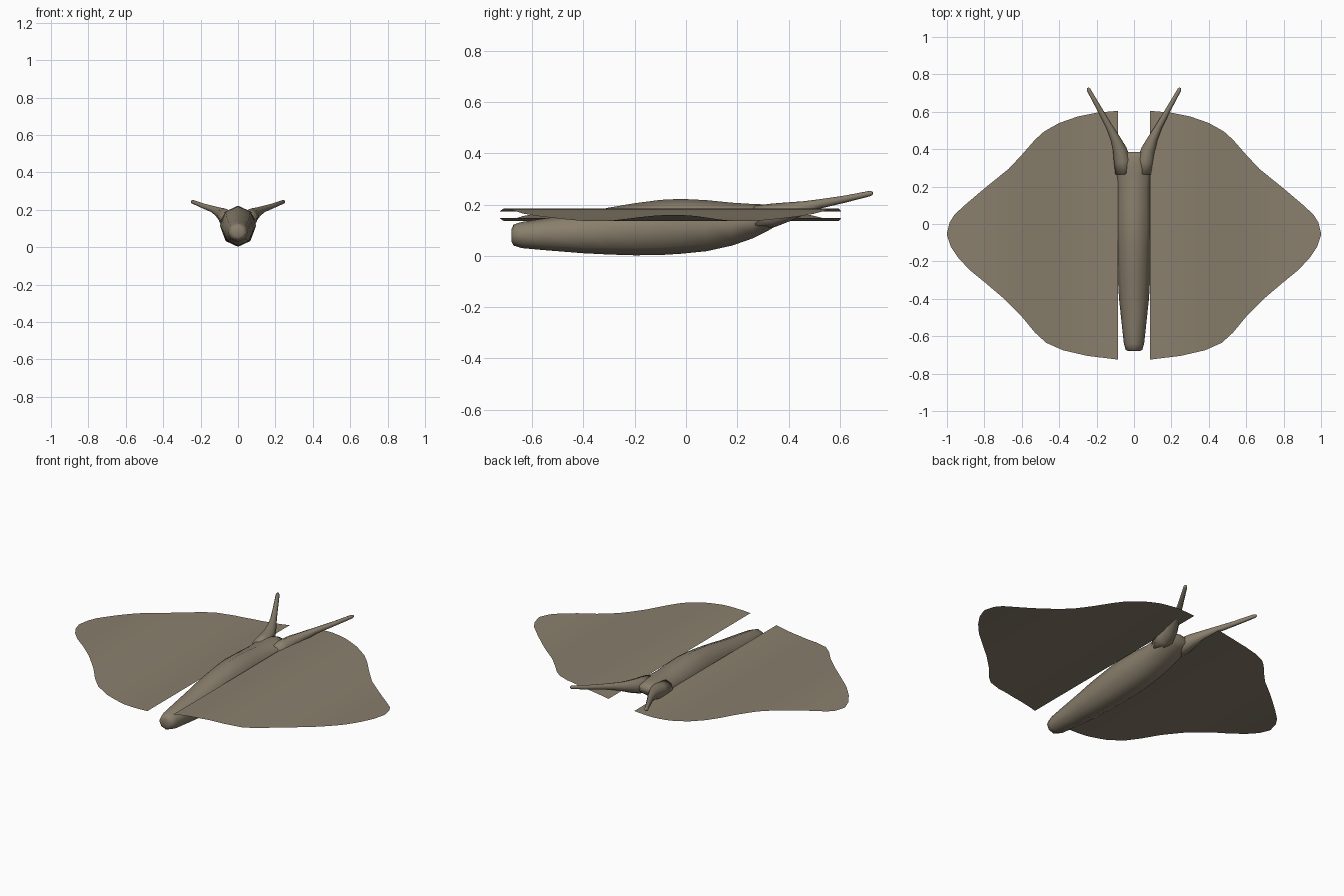
import bpy, math
from mathutils import Vector

if "Cube" in bpy.data.objects:
    bpy.data.objects.remove(bpy.data.objects["Cube"])

mat = bpy.data.materials.new("dull brown")
mat.diffuse_color = (0.25, 0.21, 0.15, 1)
mat.use_nodes = True
mat.node_tree.nodes["Principled BSDF"].inputs["Base Color"].default_value = mat.diffuse_color


def make(name, verts, faces):
    me = bpy.data.meshes.new(name)
    me.from_pydata(verts, [], faces)
    me.materials.append(mat)
    for p in me.polygons:
        p.use_smooth = True
    ob = bpy.data.objects.new(name, me)
    bpy.context.collection.objects.link(ob)
    return ob


def loft(name, rings):
    # skin a list of equal-sized rings and cap both ends
    n = len(rings[0])
    verts = [v for r in rings for v in r]
    faces = []
    for i in range(len(rings) - 1):
        for j in range(n):
            k = (j + 1) % n
            faces.append((i*n + j, i*n + k, (i+1)*n + k, (i+1)*n + j))
    faces.append(tuple(reversed(range(n))))
    faces.append(tuple(range((len(rings)-1)*n, len(rings)*n)))
    return make(name, verts, faces)


def fix_normals(ob):
    import bmesh
    bm = bmesh.new()
    bm.from_mesh(ob.data)
    bmesh.ops.recalc_face_normals(bm, faces=bm.faces)
    bm.to_mesh(ob.data)
    bm.free()


def interp(pts, x):
    for (x0, y0), (x1, y1) in zip(pts, pts[1:]):
        if x <= x1:
            return y0 + (y1 - y0) * (x - x0) / (x1 - x0)
    return pts[-1][1]


# wings: one-sided sheets rippled by a sine wave across the span
front = [(0.085, -0.725), (0.25, -0.705), (0.38, -0.675), (0.47, -0.635), (0.53, -0.58),
         (0.6, -0.495), (0.7, -0.395), (0.8, -0.31), (0.88, -0.245), (0.94, -0.18),
         (0.98, -0.12), (1.0, -0.06)]
back = [(0.085, 0.605), (0.2, 0.595), (0.3, 0.575), (0.4, 0.54), (0.48, 0.495), (0.53, 0.45),
        (0.6, 0.37), (0.67, 0.295), (0.8, 0.19), (0.9, 0.105), (0.96, 0.05), (0.985, 0.01),
        (1.0, -0.05)]
xs = sorted({p[0] for p in front + back} | {0.085 + 0.0305 * i for i in range(31)})
ROWS = 6
for side, name in ((1, "right_wing"), (-1, "left_wing")):
    verts, faces = [], []
    for x in xs:
        a, b = interp(front, x), interp(back, x)
        z = 0.16 + 0.025 * math.sin(2 * math.pi * side * x)
        verts += [(side * x, a + (b - a) * j / ROWS, z) for j in range(ROWS + 1)]
    w = ROWS + 1
    for i in range(len(xs) - 1):
        for j in range(ROWS):
            f = (i*w + j, (i+1)*w + j, (i+1)*w + j + 1, i*w + j + 1)
            faces.append(f if side > 0 else f[::-1])
    make(name, verts, faces)

# body: octagonal rings given as y, bottom z, top z, half width
body = [(-0.68, 0.055, 0.105, 0.03), (-0.672, 0.04, 0.122, 0.045), (-0.64, 0.03, 0.132, 0.054),
        (-0.55, 0.022, 0.146, 0.064), (-0.4, 0.01, 0.167, 0.08), (-0.3, 0.005, 0.188, 0.086),
        (-0.2, 0.002, 0.205, 0.09), (-0.1, 0.003, 0.218, 0.094), (-0.02, 0.008, 0.222, 0.097),
        (0.08, 0.018, 0.217, 0.096), (0.18, 0.04, 0.207, 0.094), (0.26, 0.068, 0.202, 0.098),
        (0.32, 0.098, 0.2, 0.1), (0.36, 0.122, 0.195, 0.085), (0.385, 0.145, 0.185, 0.05)]
SIDES = 8
rings = []
for y, lo, hi, w in body:
    c, r = (lo + hi) / 2, (hi - lo) / 2
    rings.append([(w * math.sin(math.tau * i / SIDES), y, c + r * math.cos(math.tau * i / SIDES))
                  for i in range(SIDES)])
fix_normals(loft("body", rings))

# horns: tapered tubes that flare out of the head
path = [((0.055, 0.27, 0.15), 0.045), ((0.062, 0.34, 0.158), 0.046),
        ((0.077, 0.40, 0.172), 0.037), ((0.102, 0.46, 0.187), 0.026),
        ((0.135, 0.525, 0.203), 0.018), ((0.185, 0.615, 0.22), 0.014),
        ((0.243, 0.718, 0.243), 0.0105), ((0.247, 0.727, 0.245), 0.006)]
for side, name in ((1, "right_horn"), (-1, "left_horn")):
    pts = [Vector((side * p[0], p[1], p[2])) for p, r in path]
    rings = []
    for i, p in enumerate(pts):
        d = (pts[min(i + 1, len(pts) - 1)] - pts[max(i - 1, 0)]).normalized()
        u = d.cross(Vector((0, 0, 1))).normalized()
        v = u.cross(d)
        r = path[i][1]
        rings.append([p + u * r * math.cos(math.tau * k / 8) + v * r * math.sin(math.tau * k / 8)
                      for k in range(8)])
    fix_normals(loft(name, rings))
